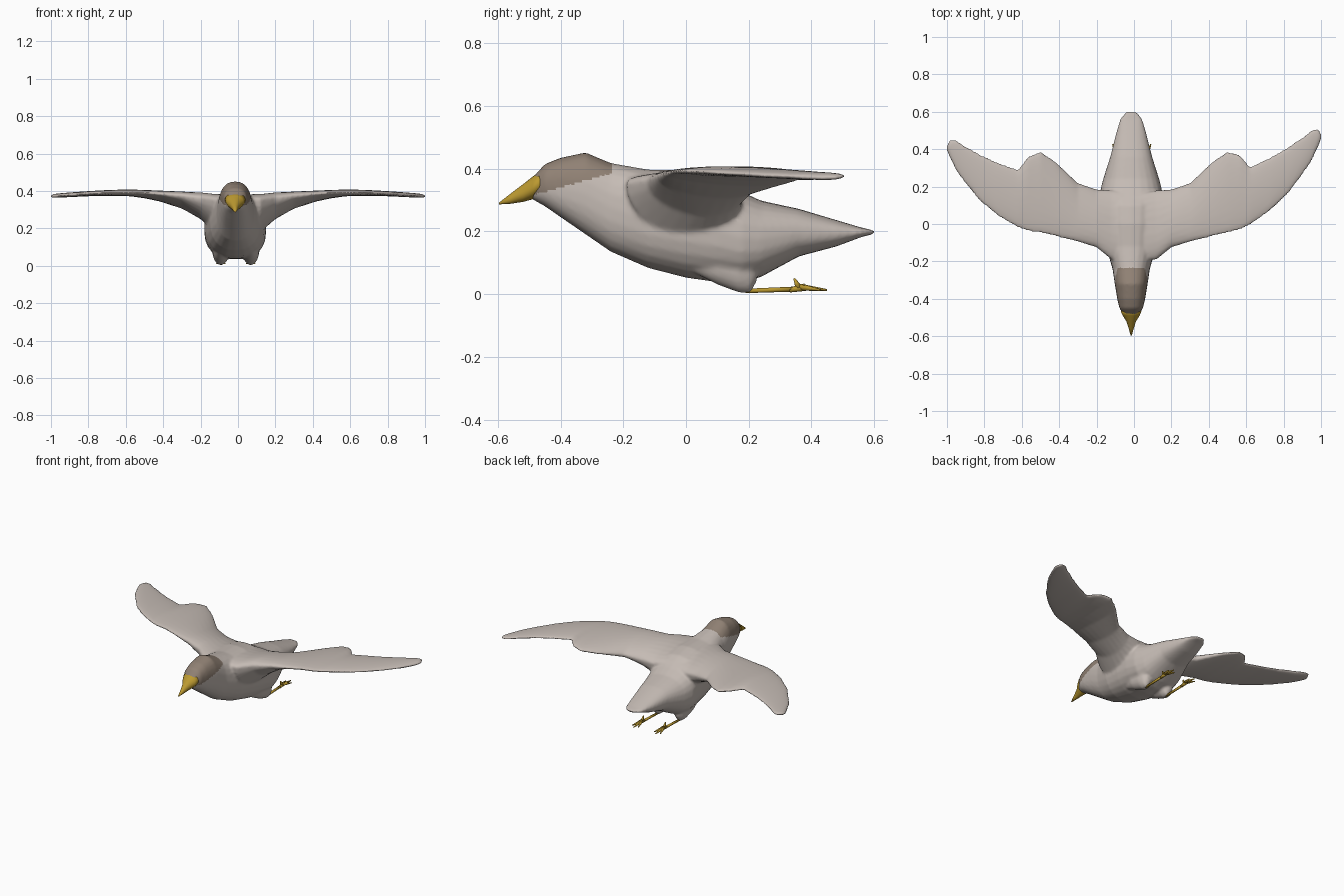
import bpy, bmesh, math
from mathutils import Vector

if "Cube" in bpy.data.objects:
    bpy.data.objects.remove(bpy.data.objects["Cube"])


def material(name, color):
    m = bpy.data.materials.new(name)
    m.use_nodes = True
    m.diffuse_color = (*color, 1)
    bsdf = m.node_tree.nodes["Principled BSDF"]
    bsdf.inputs["Base Color"].default_value = (*color, 1)
    bsdf.inputs["Roughness"].default_value = 0.8
    return m


plumage = material("pale plumage", (0.56, 0.50, 0.46))
cap = material("brown cap", (0.28, 0.22, 0.175))
yellow = material("yellow horn", (0.5, 0.32, 0.03))


def loft(bm, rings):
    """Skin a list of closed rings and cap both ends."""
    loops = [[bm.verts.new(p) for p in ring] for ring in rings]
    n = len(loops[0])
    faces = [bm.faces.new((a[i], a[(i + 1) % n], b[(i + 1) % n], b[i]))
             for a, b in zip(loops, loops[1:]) for i in range(n)]
    faces += [bm.faces.new(loops[0]), bm.faces.new(loops[-1])]
    bmesh.ops.recalc_face_normals(bm, faces=faces)


def oval(y, top, bottom, half, cx=-0.015, power=0.85, n=24):
    """Rounded cross-section standing across the length of the bird."""
    ring = []
    for i in range(n):
        c, s = math.cos(math.tau * i / n), math.sin(math.tau * i / n)
        x = math.copysign(abs(c) ** power, c) * half
        z = math.copysign(abs(s) ** power, s) * (top - bottom) / 2
        ring.append((cx + x, y, (top + bottom) / 2 + z))
    return ring


def make_object(name, bm, mats):
    mesh = bpy.data.meshes.new(name)
    bm.to_mesh(mesh)
    bm.free()
    obj = bpy.data.objects.new(name, mesh)
    bpy.context.collection.objects.link(obj)
    for m in mats:
        mesh.materials.append(m)
    for p in mesh.polygons:
        p.use_smooth = True
    return obj


# Body and tail: y, top, bottom, half width
BODY = [(-.495, .365, .305, .035), (-.45, .415, .28, .063), (-.4, .435, .245, .075),
        (-.32, .452, .19, .088), (-.24, .418, .135, .1), (-.12, .397, .083, .135),
        (0, .395, .052, .155), (.1, .375, .038, .165), (.18, .325, .035, .165),
        (.24, .298, .055, .15), (.36, .272, .12, .112), (.48, .236, .152, .082),
        (.56, .212, .182, .06), (.6, .203, .192, .03)]
bm = bmesh.new()
loft(bm, [oval(*s) for s in BODY])

# Thighs tucked under the belly
for side in (-1, 1):
    cx = side * 0.08 - 0.012
    loft(bm, [oval(y, top, bot, half, cx, 1) for y, top, bot, half in
              [(.02, .12, .07, .02), (.1, .15, .03, .045), (.17, .15, .004, .045),
               (.205, .13, .003, .035), (.225, .1, .04, .02)]])

# Wings: x, leading y, trailing y, leading z, trailing z, rise, drop
WING = [(0, -.2, .15, .36, .34, .03, .1), (.12, -.19, .18, .35, .31, .05, .15),
        (.2, -.125, .185, .36, .315, .05, .085), (.3, -.095, .22, .375, .335, .037, .045),
        (.42, -.067, .335, .385, .36, .027, .025), (.5, -.047, .39, .39, .375, .022, .02),
        (.57, -.03, .37, .39, .385, .02, .016), (.62, -.005, .307, .39, .385, .02, .014),
        (.73, .07, .36, .388, .385, .017, .012), (.82, .155, .41, .383, .383, .015, .012),
        (.9, .26, .465, .378, .38, .013, .012), (.95, .335, .505, .374, .378, .012, .011),
        (.985, .41, .51, .371, .376, .01, .01), (1.0, .45, .485, .37, .373, .008, .008)]


def wing_ring(side, x, lead, trail, z0, z1, rise, drop, n=12):
    # the right wing is swept back a little less than the left
    shift = -0.12 * max(0, x - 0.5) if side < 0 else 0
    ring = []
    for i in range(2 * n):
        u = (1 - math.cos(math.pi * i / n)) / 2
        bulge = math.sin(math.pi * i / n)
        z = z0 + (z1 - z0) * u + bulge * (rise if i < n else drop)
        edge = 0 if i % n else 0.003
        ring.append((side * x, lead + (trail - lead) * u + shift, z + edge))
    return ring


for side in (-1, 1):
    loft(bm, [wing_ring(side, *s) for s in WING])

# Merge everything feathered into one soft skin
bird = make_object("feathered_body", bm, [plumage, cap])
remesh = bird.modifiers.new("skin", "REMESH")
remesh.mode = "VOXEL"
remesh.voxel_size = 0.008
relax = bird.modifiers.new("relax", "SMOOTH")
relax.factor = 0.5
relax.iterations = 5
bpy.context.view_layer.update()
depsgraph = bpy.context.evaluated_depsgraph_get()
skin = bpy.data.meshes.new_from_object(bird.evaluated_get(depsgraph))
bird.modifiers.clear()
bird.data = skin
skin.name = "feathered_body"
skin.materials.clear()
skin.materials.append(plumage)
skin.materials.append(cap)
for p in skin.polygons:
    p.use_smooth = True
    c = p.center
    p.material_index = int(c.y < -0.235 and c.z > 0.385 + 0.28 * (c.y + 0.24))

# Beak
bm = bmesh.new()
loft(bm, [oval(*s, power=1) for s in
          [(-.597, .291, .286, .003), (-.56, .32, .288, .013), (-.52, .35, .294, .026),
           (-.49, .374, .302, .045), (-.468, .39, .315, .055), (-.45, .38, .33, .04)]])
make_object("beak", bm, [yellow])


# Feet trailing behind, with spread toes
def limb(bm, a, b, r0, r1, n=8):
    a, b = Vector(a), Vector(b)
    turn = (b - a).to_track_quat("Z", "Y")
    loft(bm, [[p + turn @ Vector((r * math.cos(math.tau * i / n),
                                  r * math.sin(math.tau * i / n), 0)) for i in range(n)]
              for p, r in ((a, r0), (b, r1))])


for name, side in (("right_foot", -1), ("left_foot", 1)):
    cx = side * 0.08 - 0.012
    bm = bmesh.new()
    heel = (cx, 0.35, 0.016)
    limb(bm, (cx, 0.19, 0.01), heel, 0.007, 0.008)
    limb(bm, (cx, 0.33, 0.013), (cx, 0.38, 0.022), 0.008, 0.012)
    limb(bm, (cx, 0.36, 0.02), (cx, 0.345, 0.05), 0.011, 0.003)
    for spread in (-0.022, 0, 0.022):
        tip = (cx + spread, 0.45 - abs(spread), 0.013)
        limb(bm, (cx, 0.365, 0.022), tip, 0.011, 0.003)
    make_object(name, bm, [yellow])
